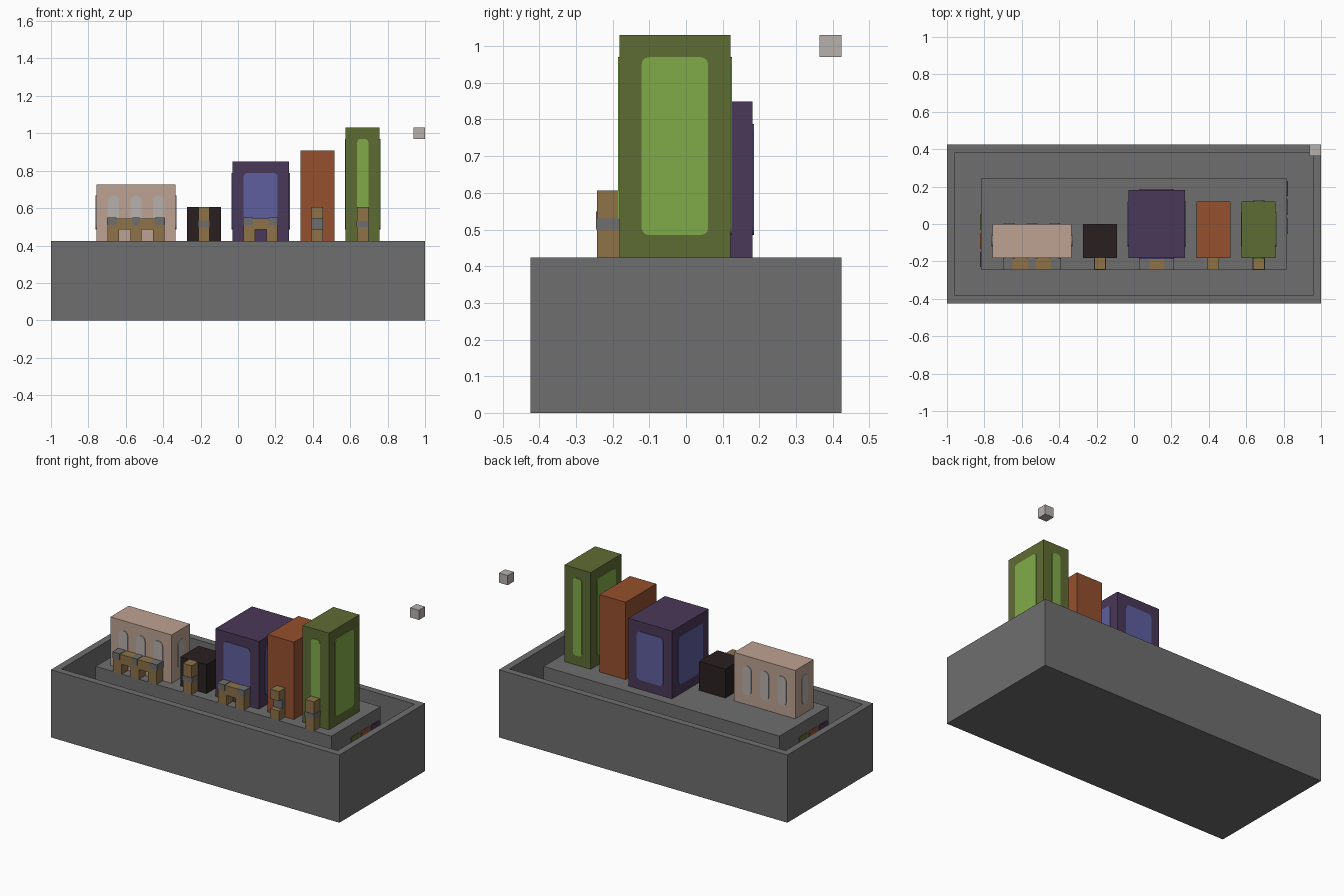
import bpy, bmesh, math
from mathutils import Vector

cube = bpy.data.objects.get("Cube")
if cube:
    bpy.data.objects.remove(cube)


def material(name, code):
    srgb = [int(code[i:i + 2], 16) / 255 for i in (0, 2, 4)]
    rgba = [c / 12.92 if c < 0.04 else ((c + 0.055) / 1.055) ** 2.4 for c in srgb] + [1]
    m = bpy.data.materials.new(name)
    m.use_nodes = True
    m.diffuse_color = rgba
    m.node_tree.nodes["Principled BSDF"].inputs["Base Color"].default_value = rgba
    return m


grey = material("stone grey", "6e6e6e")
pink = material("dusty pink", "bda292")
pale = material("pale grey", "b8b1ae")
black = material("brown black", "2a2020")
purple = material("dark purple", "4a3858")
blue = material("violet blue", "5e5e9f")
orange = material("rust orange", "95502d")
green = material("olive green", "5f6c33")
lime = material("lime green", "80ab49")
brown = material("timber brown", "8d7248")


def finish(name, bm, mat):
    bmesh.ops.recalc_face_normals(bm, faces=bm.faces)
    mesh = bpy.data.meshes.new(name)
    bm.to_mesh(mesh)
    bm.free()
    mesh.materials.append(mat)
    obj = bpy.data.objects.new(name, mesh)
    bpy.context.collection.objects.link(obj)
    return obj


def add_box(bm, x, y, z):
    made = bmesh.ops.create_cube(bm, size=1)
    for v in made["verts"]:
        v.co = Vector([a + (t + 0.5) * (b - a) for t, (a, b) in zip(v.co, (x, y, z))])


def box(name, x, y, z, mat):
    bm = bmesh.new()
    add_box(bm, x, y, z)
    return finish(name, bm, mat)


def prism(name, points, depth, mat):
    bm = bmesh.new()
    face = bm.faces.new([bm.verts.new(p) for p in points])
    out = bmesh.ops.extrude_face_region(bm, geom=[face])
    moved = [g for g in out["geom"] if isinstance(g, bmesh.types.BMVert)]
    bmesh.ops.translate(bm, verts=moved, vec=depth)
    return finish(name, bm, mat)


def panel(name, axis, wall, side, u, z, radius, mat):
    """Thin rounded plate on a wall facing the given axis and side."""
    points = []
    for k in range(4):
        cu = u[1] - radius if k in (0, 3) else u[0] + radius
        cz = z[1] - radius if k < 2 else z[0] + radius
        for s in range(4):
            a = math.pi / 2 * (k + s / 3)
            p, q = cu + radius * math.cos(a), cz + radius * math.sin(a)
            points.append((wall, p, q) if axis == "x" else (p, wall, q))
    depth = (side * 0.004, 0, 0) if axis == "x" else (0, side * 0.004, 0)
    prism(name, points, depth, mat)


U = 2 / 33          # block unit
TOP = 7 * U         # ground level of the town
FRONT = -3 * U      # front wall line

# Hollow base tray with a rim
bm = bmesh.new()
add_box(bm, (-1, 1), (-7 * U, 7 * U), (0, TOP))
bm.normal_update()
lid = [f for f in bm.faces if f.normal.z > 0.9]
bmesh.ops.inset_region(bm, faces=lid, thickness=U)
out = bmesh.ops.extrude_face_region(bm, geom=lid)
bmesh.ops.translate(bm, vec=(0, 0, U - TOP),
                    verts=[g for g in out["geom"] if isinstance(g, bmesh.types.BMVert)])
bmesh.ops.delete(bm, geom=lid, context="FACES")
finish("base_tray", bm, grey)

# Raised platform with small coloured patches low on both ends
END = 13.5 * U
box("platform", (-END, END), (-4 * U, 4 * U), (U, TOP), grey)
for side, label in ((1, "left"), (-1, "right")):
    for i, mat in enumerate((green, orange, purple)):
        y = sorted(side * (-0.05 + i * 0.1 + t) for t in (0, 0.08))
        panel(f"{label}_end_patch_{i}", "x", side * END, side, y, (0.28, 0.345), 0.005, mat)

# Buildings: name, left edge, width, depth, height in units, colour
buildings = (
    ("pink_hall", -12.5, 7, 3, 5, pink),
    ("black_hut", -4.5, 3, 3, 3, black),
    ("purple_block", -0.5, 5, 6, 7, purple),
    ("orange_tower", 5.5, 3, 5, 8, orange),
    ("green_tower", 9.5, 3, 5, 10, green),
)
for name, left, w, d, h, mat in buildings:
    box(name, (left * U, (left + w) * U), (FRONT, FRONT + d * U), (TOP, TOP + h * U), mat)


def windows(name, left, w, d, h, columns, radius, mat):
    """Matching windows on all four walls, one unit in from the edges."""
    z = (TOP + U, TOP + (h - 1) * U)
    back = FRONT + d * U
    for wall, side, label in ((FRONT, -1, "front"), (back, 1, "back")):
        for i, (a, b) in enumerate(columns):
            panel(f"{name}_{label}_window_{i}", "y", wall, side,
                  ((left + a) * U, (left + b) * U), z, radius, mat)
    for wall, side, label in ((left * U, -1, "right"), ((left + w) * U, 1, "left")):
        panel(f"{name}_{label}_window", "x", wall, side, (FRONT + U, back - U), z, radius, mat)


windows("pink_hall", -12.5, 7, 3, 5, ((1, 2), (3, 4), (5, 6)), 0.028, pale)
windows("purple_block", -0.5, 5, 6, 7, ((1, 4),), 0.02, blue)
windows("green_tower", 9.5, 3, 5, 10, ((1, 2),), 0.02, lime)


def gate(name, left, openings):
    """Arcade with square openings and stone corners above each leg."""
    width = 2 * openings + 1
    profile = [(0, 0)]
    for i in range(openings):
        a = 2 * i + 1
        profile += [(a, 0), (a, 1), (a + 1, 1), (a + 1, 0)]
    profile += [(width, 0), (width, 2), (0, 2)]
    points = [((left + u) * U, FRONT - U, TOP + v * U) for u, v in profile]
    prism(name, points, (0, U, 0), brown)
    e = 0.003
    for i in range(openings + 1):
        a = (left + 2 * i) * U
        lo = a - e if i == 0 else a + 0.012
        hi = a + U + e if i == openings else a + U - 0.012
        box(f"{name}_stone_{i}", (lo, hi), (FRONT - U - e, FRONT),
            (TOP + 1.4 * U, TOP + 2 * U + e), grey)


gate("pink_hall_gate", -11.5, 2)
gate("purple_block_gate", 0.5, 1)

# Posts with a stone band
e = 0.003
for name, left in (("black_hut_post", -3.5), ("green_tower_post", 10.5)):
    x = (left * U, (left + 1) * U)
    box(name, x, (FRONT - U, FRONT), (TOP, TOP + 3 * U), brown)
    box(name + "_band", (x[0] - e, x[1] + e), (FRONT - U - e, FRONT),
        (TOP + 1.25 * U, TOP + 1.75 * U), grey)

# Split post with a slimmer stone core
x = (6.5 * U, 7.5 * U)
for i in (0, 2):
    box(f"orange_tower_post_{i}", x, (FRONT - U, FRONT),
        (TOP + i * U, TOP + (i + 1) * U), brown)
box("orange_tower_post_core", x, (FRONT - 0.5 * U, FRONT), (TOP + U, TOP + 2 * U), grey)

# Floating corner block
box("floating_block", (1 - U, 1), (6 * U, 7 * U), (TOP + 9 * U, TOP + 10 * U), pale)
